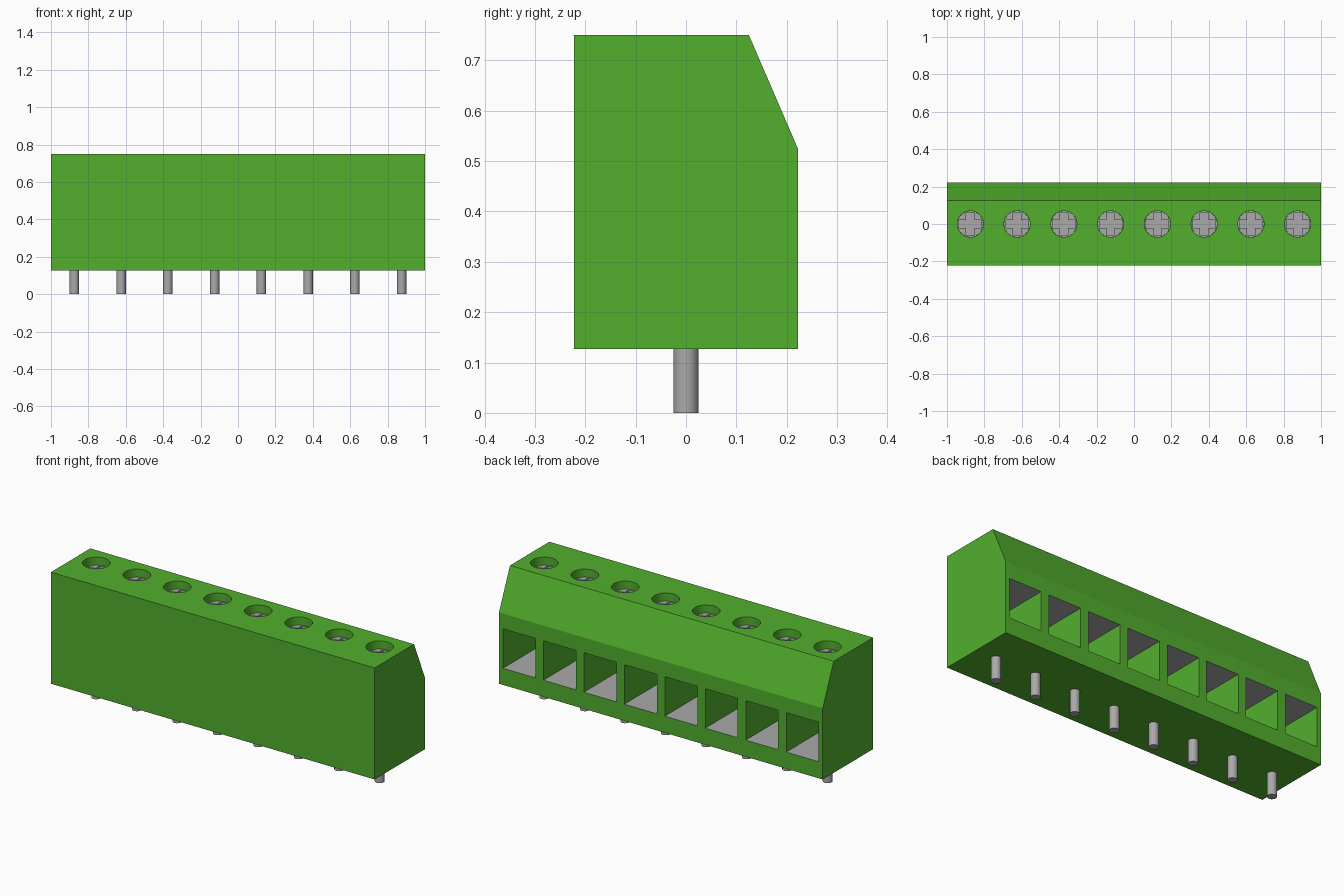
import bpy, bmesh, math
from mathutils import Vector

cube = bpy.data.objects.get("Cube")
if cube:
    bpy.data.objects.remove(cube, do_unlink=True)

COUNT, PITCH = 8, 0.25
XS = [(i - (COUNT - 1) / 2) * PITCH for i in range(COUNT)]
BASE, TOP, HALF_Y = 0.127, 0.75, 0.222
WIRE_W, WIRE_Z0, WIRE_Z1, WIRE_BACK = 0.2, 0.22, 0.44, -0.12
SCREW_R, SCREW_TOP, SCREW_BASE = 0.07, 0.705, 0.58


def material(name, rgb, metallic=0.0):
    mat = bpy.data.materials.new(name)
    mat.use_nodes = True
    mat.diffuse_color = (*rgb, 1)
    mat.node_tree.nodes["Principled BSDF"].inputs["Base Color"].default_value = (*rgb, 1)
    return mat


GREEN = material("green plastic", (0.085, 0.43, 0.027))
GREY = material("grey metal", (0.40, 0.40, 0.40))


def add_prism(bm, points, direction):
    """Extrude a closed outline along a direction."""
    face = bm.faces.new([bm.verts.new(p) for p in points])
    out = bmesh.ops.extrude_face_region(bm, geom=[face])
    verts = [v for v in out["geom"] if isinstance(v, bmesh.types.BMVert)]
    bmesh.ops.translate(bm, verts=verts, vec=Vector(direction))


def circle(x, y, z, radius, sides=32):
    return [(x + radius * math.cos(2 * math.pi * i / sides),
             y + radius * math.sin(2 * math.pi * i / sides), z) for i in range(sides)]


def make_object(name, bm, *mats):
    bmesh.ops.recalc_face_normals(bm, faces=bm.faces[:])
    mesh = bpy.data.meshes.new(name)
    bm.to_mesh(mesh)
    bm.free()
    for mat in mats:
        mesh.materials.append(mat)
    obj = bpy.data.objects.new(name, mesh)
    bpy.context.collection.objects.link(obj)
    return obj


def activate(obj):
    bpy.ops.object.select_all(action="DESELECT")
    obj.select_set(True)
    bpy.context.view_layer.objects.active = obj


def cut(obj, cutter):
    """Subtract the cutter and remove it."""
    cutter.hide_render = True
    mod = obj.modifiers.new("cut", "BOOLEAN")
    mod.operation, mod.solver, mod.object = "DIFFERENCE", "EXACT", cutter
    activate(obj)
    bpy.ops.object.modifier_apply(modifier=mod.name)
    bpy.data.objects.remove(cutter, do_unlink=True)


def smooth(obj):
    activate(obj)
    bpy.ops.object.shade_smooth_by_angle(angle=math.radians(20))


# Housing: side profile with a sloped upper back edge
bm = bmesh.new()
profile = [(-HALF_Y, BASE), (HALF_Y, BASE), (HALF_Y, 0.525), (0.125, TOP), (-HALF_Y, TOP)]
add_prism(bm, [(-1, y, z) for y, z in profile], (2, 0, 0))
housing = make_object("housing", bm, GREEN, GREY)

# Wire openings in the back and screw wells in the top
bm = bmesh.new()
for x in XS:
    a, b = x - WIRE_W / 2, x + WIRE_W / 2
    add_prism(bm, [(a, WIRE_BACK, WIRE_Z0), (b, WIRE_BACK, WIRE_Z0),
                   (b, WIRE_BACK, WIRE_Z1), (a, WIRE_BACK, WIRE_Z1)], (0, 0.5, 0))
    add_prism(bm, circle(x, 0, SCREW_BASE, SCREW_R), (0, 0, 0.4))
cut(housing, make_object("housing_cutter", bm))

# Metal floor, ceiling and end of each wire opening
for face in housing.data.polygons:
    c, n = face.center, face.normal
    inside = WIRE_Z0 - 0.01 < c.z < WIRE_Z1 + 0.01 and abs(c.y) < HALF_Y - 0.01
    face.material_index = 1 if inside and abs(n.x) < 0.5 else 0
smooth(housing)

# Screw with a cross recess
bm = bmesh.new()
add_prism(bm, circle(0, 0, SCREW_BASE, SCREW_R - 0.0005), (0, 0, SCREW_TOP - SCREW_BASE))
screw = make_object("screw_1", bm, GREY)
w, r = 0.022, 0.06
quarter = [(r, -w), (r, w), (w, w)]
cross = []
for k in range(4):
    co, si = round(math.cos(k * math.pi / 2)), round(math.sin(k * math.pi / 2))
    cross += [(x * co - y * si, x * si + y * co, SCREW_TOP - 0.025) for x, y in quarter]
bm = bmesh.new()
add_prism(bm, cross, (0, 0, 0.1))
cut(screw, make_object("screw_cutter", bm))
smooth(screw)

# Solder pin
bm = bmesh.new()
add_prism(bm, circle(0, 0, 0, 0.025, 24), (0, 0, 0.18))
pin = make_object("pin_1", bm, GREY)
smooth(pin)

# Repeat screws and pins along the row
for part, label in ((screw, "screw"), (pin, "pin")):
    part.location.x = XS[0]
    for i, x in enumerate(XS[1:], 2):
        copy = part.copy()
        copy.name = f"{label}_{i}"
        copy.location.x = x
        bpy.context.collection.objects.link(copy)
